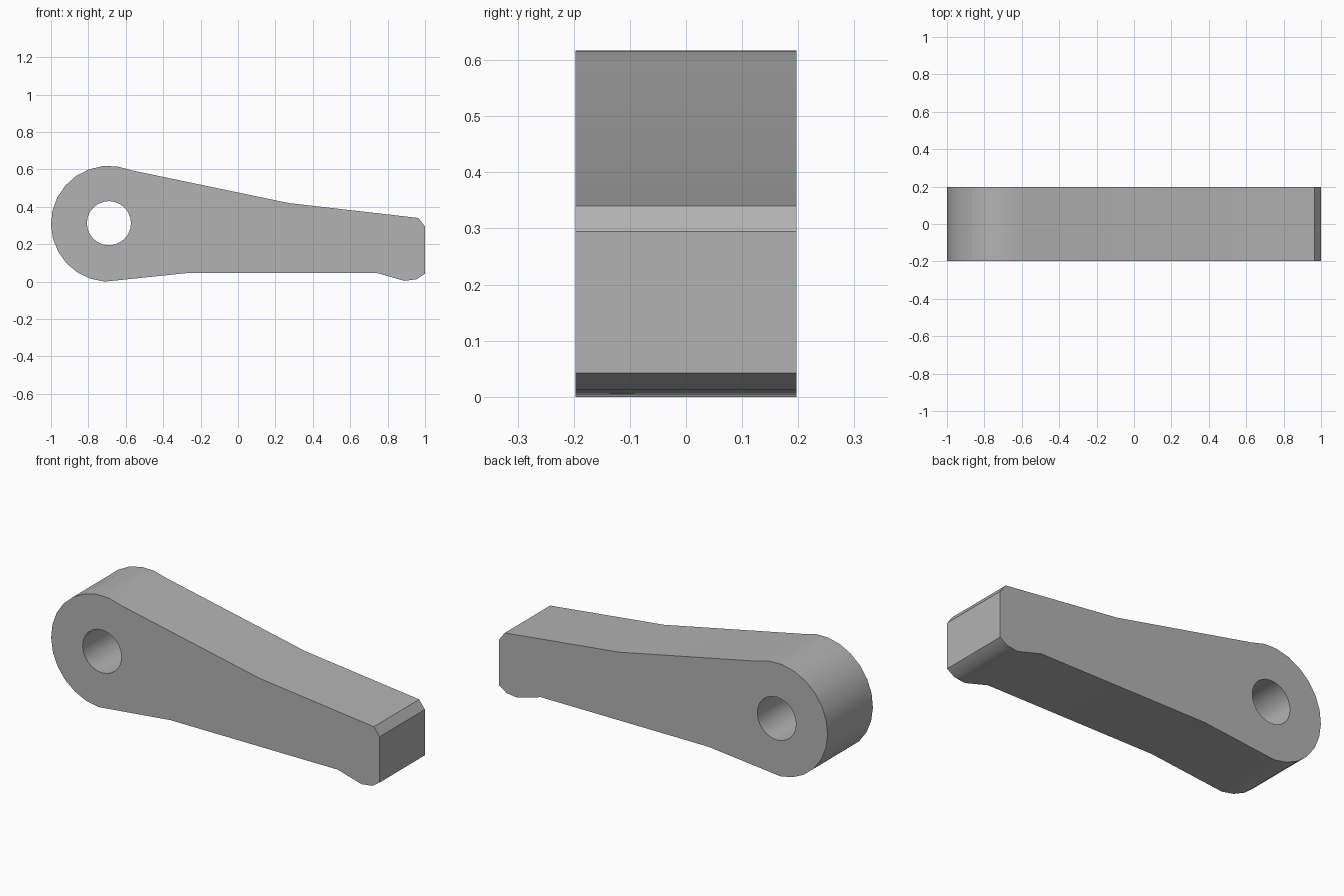
import bpy, bmesh, math

if "Cube" in bpy.data.objects:
    bpy.data.objects.remove(bpy.data.objects["Cube"])

HALF_WIDTH = 0.197
CX, CZ, R, HOLE_R = -0.69, 0.309, 0.31, 0.118


def arc(cx, cz, r, start, end, steps):
    return [(cx + r * math.cos(math.radians(start + (end - start) * i / steps)),
             cz + r * math.sin(math.radians(start + (end - start) * i / steps)))
            for i in range(steps + 1)]


# Side profile: round hub, then the tapering arm with a small toe at its tip
outline = arc(CX, CZ, R, 82, 266, 13)
outline += [(-0.275, 0.045), (0.745, 0.045), (0.89, 0.004), (0.955, 0.012),
            (1.0, 0.042), (1.0, 0.294), (0.965, 0.34), (0.27, 0.42),
            (-0.57, 0.595)]
# Pivot hole
hole = arc(CX, 0.312, HOLE_R, 0, 360, 24)[:-1]

bm = bmesh.new()
edges = []
for loop in (outline, hole):
    verts = [bm.verts.new((x, -HALF_WIDTH, z - min(p[1] for p in outline)))
             for x, z in loop]
    edges += [bm.edges.new((v, verts[(i + 1) % len(verts)]))
              for i, v in enumerate(verts)]
bmesh.ops.triangle_fill(bm, edges=edges, use_beauty=True, use_dissolve=False)

# Thicken the profile across the width
result = bmesh.ops.extrude_face_region(bm, geom=bm.faces[:])
moved = [g for g in result["geom"] if isinstance(g, bmesh.types.BMVert)]
bmesh.ops.translate(bm, verts=moved, vec=(0, 2 * HALF_WIDTH, 0))
bmesh.ops.recalc_face_normals(bm, faces=bm.faces[:])

mesh = bpy.data.meshes.new("lever_arm")
bm.to_mesh(mesh)
bm.free()
lever = bpy.data.objects.new("lever_arm", mesh)
bpy.context.collection.objects.link(lever)

grey = bpy.data.materials.new("grey")
grey.diffuse_color = (0.45, 0.45, 0.45, 1)
grey.use_nodes = True
grey.node_tree.nodes["Principled BSDF"].inputs["Base Color"].default_value = grey.diffuse_color
mesh.materials.append(grey)

# Smooth hub and hole, crisp rims
bpy.context.view_layer.objects.active = lever
lever.select_set(True)
bpy.ops.object.shade_smooth_by_angle(angle=math.radians(30))
